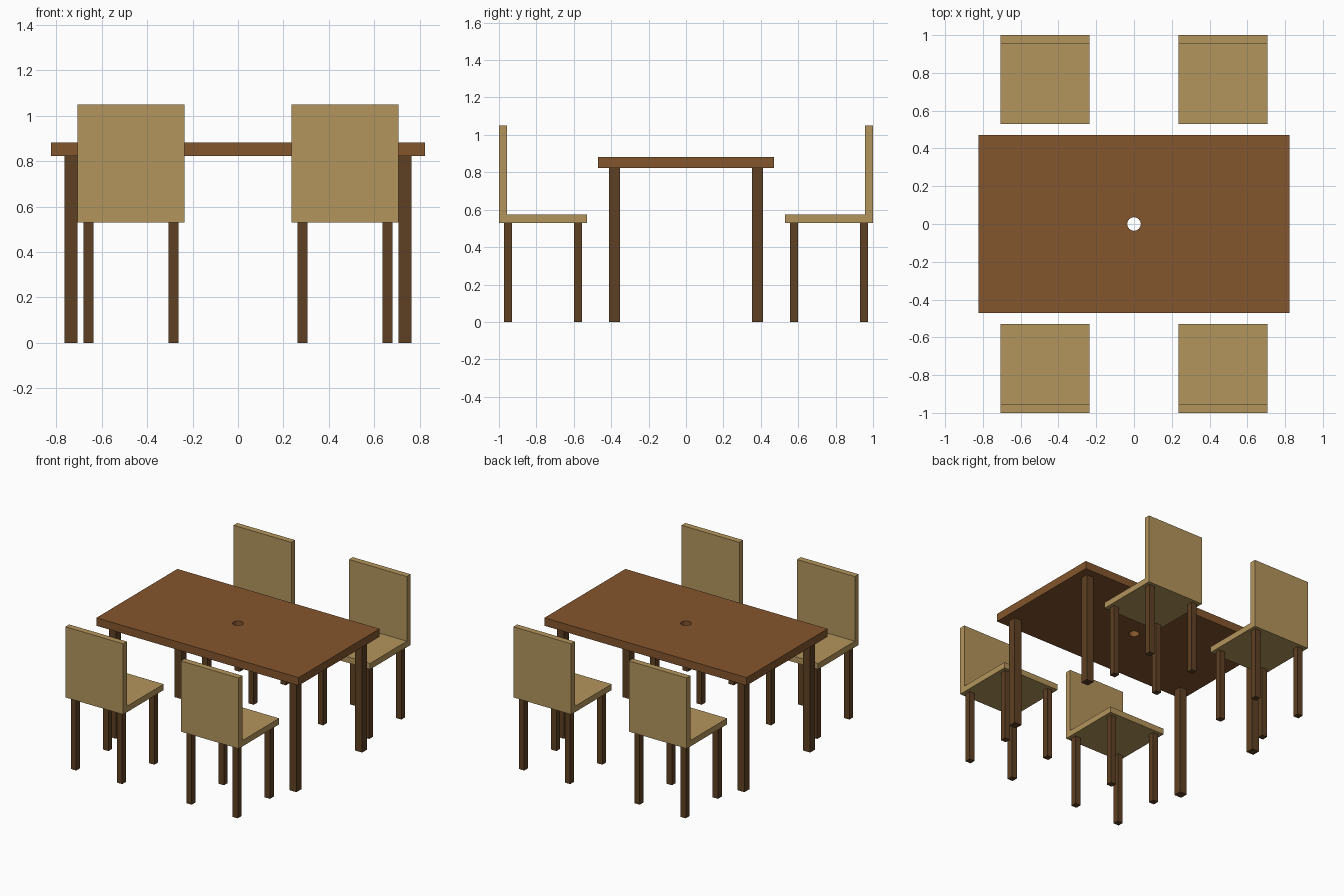
import bpy
import bmesh
from math import cos, sin, tau
from mathutils import Matrix, Vector

if "Cube" in bpy.data.objects:
    bpy.data.objects.remove(bpy.data.objects["Cube"], do_unlink=True)


def material(name, rgb):
    linear = [((c / 255 + 0.055) / 1.055) ** 2.4 for c in rgb]
    mat = bpy.data.materials.new(name)
    mat.use_nodes = True
    mat.diffuse_color = (*linear, 1)
    mat.node_tree.nodes["Principled BSDF"].inputs["Base Color"].default_value = (*linear, 1)
    return mat


top_wood = material("warm brown wood", (132, 86, 45))
leg_wood = material("dark brown wood", (94, 65, 35))
seat_wood = material("light tan wood", (180, 149, 92))


def finish(bm, name, mat):
    bmesh.ops.recalc_face_normals(bm, faces=bm.faces)
    mesh = bpy.data.meshes.new(name)
    bm.to_mesh(mesh)
    bm.free()
    mesh.materials.append(mat)
    obj = bpy.data.objects.new(name, mesh)
    bpy.context.collection.objects.link(obj)
    return obj


def box(name, size, centre, mat):
    bm = bmesh.new()
    bmesh.ops.create_cube(bm, size=1, matrix=Matrix.Translation(centre) @ Matrix.Diagonal((*size, 1)))
    return finish(bm, name, mat)


def extrude_outline(name, loops, depth, mat):
    """Fill closed loops (inner ones become holes) and extrude them."""
    bm = bmesh.new()
    for loop in loops:
        verts = [bm.verts.new(p) for p in loop]
        for a, b in zip(verts, verts[1:] + verts[:1]):
            bm.edges.new((a, b))
    bmesh.ops.triangle_fill(bm, edges=bm.edges[:], use_beauty=True)
    base = bm.faces[:]
    result = bmesh.ops.extrude_face_region(bm, geom=base, use_keep_orig=True)
    moved = [g for g in result["geom"] if isinstance(g, bmesh.types.BMVert)]
    bmesh.ops.translate(bm, verts=moved, vec=Vector(depth))
    bmesh.ops.dissolve_limit(bm, angle_limit=0.01, verts=bm.verts[:], edges=bm.edges[:])
    return finish(bm, name, mat)


# Table top with a round parasol hole
HALF_X, HALF_Y, UNDER, THICK = 0.8235, 0.4706, 0.8235, 0.0588
HOLE, SIDES = 0.036, 24
rim = [(x * HALF_X, y * HALF_Y, UNDER) for x, y in ((-1, -1), (1, -1), (1, 1), (-1, 1))]
hole = [(HOLE * cos(tau * i / SIDES), HOLE * sin(tau * i / SIDES), UNDER) for i in range(SIDES)]
extrude_outline("table_top", [rim, hole], (0, 0, THICK), top_wood)

# Table legs
for sx, side in ((1, "left"), (-1, "right")):
    for sy, end in ((-1, "front"), (1, "back")):
        box(f"table_leg_{end}_{side}", (THICK, THICK, UNDER),
            (sx * 0.735, sy * 0.382, UNDER / 2), leg_wood)

# Four chairs facing the table
SEAT, BOARD, SEAT_Z, BACK_Z, LEG = 0.4706, 0.0441, 0.5294, 1.05, 0.0441
for sx, side in ((1, "left"), (-1, "right")):
    for sy, end in ((-1, "front"), (1, "back")):
        tag = f"{end}_{side}"
        cx, cy = sx * 0.4706, sy * (1 - SEAT / 2)
        inner, outer = 1 - SEAT, 1
        # Seat and backrest as one L-shaped profile
        profile = [(inner, SEAT_Z), (outer, SEAT_Z), (outer, BACK_Z), (outer - BOARD, BACK_Z),
                   (outer - BOARD, SEAT_Z + BOARD), (inner, SEAT_Z + BOARD)]
        extrude_outline(f"chair_seat_and_back_{tag}",
                        [[(cx - SEAT / 2, sy * y, z) for y, z in profile]], (SEAT, 0, 0), seat_wood)
        # Chair legs
        for lx in (-1, 1):
            for ly in (-1, 1):
                name = f"chair_{tag}_leg_{'front' if ly < 0 else 'back'}_{'left' if lx > 0 else 'right'}"
                box(name, (LEG, LEG, SEAT_Z), (cx + lx * 0.1875, cy + ly * 0.1875, SEAT_Z / 2), leg_wood)
